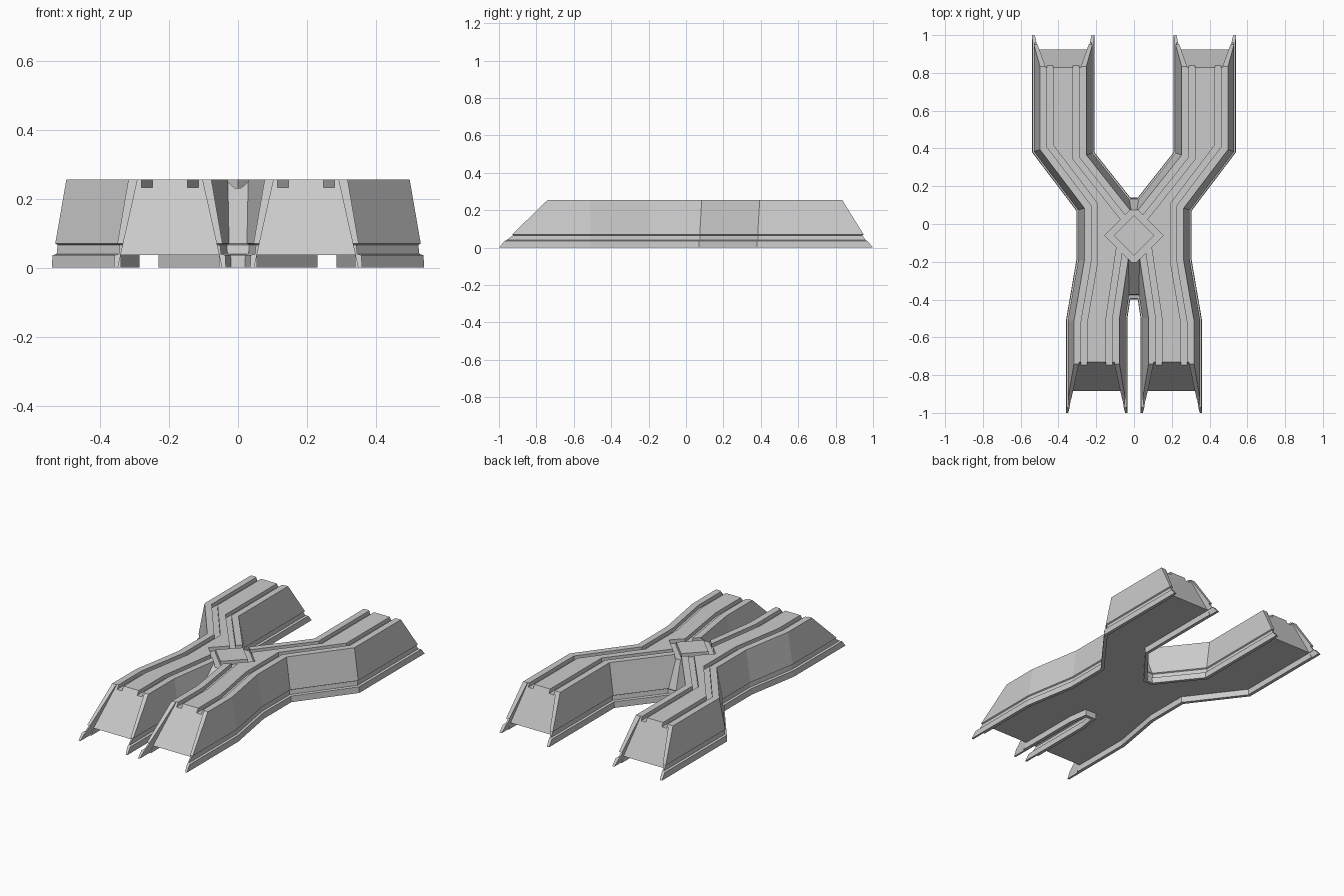
import bpy, bmesh
from mathutils import Vector

if "Cube" in bpy.data.objects:
    bpy.data.objects.remove(bpy.data.objects["Cube"])


def shift_line(a, b, d):
    # edge moved to its right-hand (inner) side
    t = (b - a).normalized()
    n = Vector((t.y, -t.x))
    return a + n * d, t, n


def meet(l1, l2):
    (p, t, _), (q, u, _) = l1, l2
    k = t.x * u.y - t.y * u.x
    s = ((q.x - p.x) * u.y - (q.y - p.y) * u.x) / k
    return p + t * s


def loft(name, loops, ring=False):
    # loops: lists of 3D points with equal counts
    bm = bmesh.new()
    vs = [[bm.verts.new(p) for p in lp] for lp in loops]
    n = len(vs[0])
    pairs = list(zip(vs, vs[1:])) + ([(vs[-1], vs[0])] if ring else [])
    for a, b in pairs:
        for i in range(n):
            j = (i + 1) % n
            bm.faces.new((a[i], a[j], b[j], b[i]))
    if not ring:
        bm.faces.new(vs[0][::-1])
        bm.faces.new(vs[-1])
    bmesh.ops.recalc_face_normals(bm, faces=bm.faces)
    me = bpy.data.meshes.new(name)
    bm.to_mesh(me)
    bm.free()
    ob = bpy.data.objects.new(name, me)
    bpy.context.collection.objects.link(ob)
    return ob


def at_z(pts, z):
    return [(p[0], p[1], z) for p in pts]


# plan outline of the X, clockwise, right half then mirrored
outer = [(.54, 1), (.54, .38), (.305, .07), (.305, -.19), (.36, -.51), (.36, -1)]
right = [(.02, .14), (.21, .38), (.21, 1)] + outer + [(.035, -1), (.035, -.5), (.02, -.4)]
plan = [Vector(p) for p in right + [(-x, y) for x, y in reversed(right)]]


def outline(d, ends):
    # sides inset by d; back, front and the two crotch edges placed at given y
    target = dict(zip((1, -1, .14, -.4), ends))
    lines = []
    n = len(plan)
    for i in range(n):
        a, b = plan[i], plan[(i + 1) % n]
        off = d
        if abs(a.y - b.y) < 1e-6:
            key = min(target, key=lambda k: abs(k - a.y))
            off = (key - target[key]) * (1 if key > 0 else -1)
        lines.append(shift_line(a, b, off))
    return [meet(lines[i - 1], lines[i]) for i in range(n)]


# body: skirt, shadow gap and sloped walls
levels = [
    (0, 0, (1, -1, .14, -.4)),
    (.036, .002, (.97, -.97, .135, -.395)),
    (.04, .014, (.96, -.96, .13, -.375)),
    (.066, .017, (.943, -.925, .127, -.37)),
    (.070, .010, (.95, -.93, .13, -.372)),
    (.255, .042, (.835, -.74, .065, -.18)),
]
body = loft("wall_junction", [at_z(outline(d, e), z) for z, d, e in levels])
cutters = []

# hollow underside behind the skirt rim
under = outline(.02, (1.1, -1.1, .12, -.38))
cutters.append(loft("underside_cutter", [at_z(under, -.02), at_z(under, .036)]))


def ribbon(path, d0, d1):
    pts = [Vector(p) for p in path]
    sides = []
    for d in (d0, d1):
        ls = [shift_line(a, b, d) for a, b in zip(pts, pts[1:])]
        side = [ls[0][0]] + [meet(p, q) for p, q in zip(ls, ls[1:])]
        side.append(pts[-1] + ls[-1][2] * d)
        sides.append(side)
    return sides[0] + sides[1][::-1]


# top grooves running along every arm
groove_paths = [
    [(.54, 1.1)] + outer[1:-1] + [(.36, -1.1)],
    [(-.02, .09), (.21, .38), (.21, 1.1)],
    [(.035, -1.1), (.035, -.5), (-.02, -.13)],
]
for path in groove_paths:
    strip = ribbon(path, .08, .112)
    for s in (1, -1):
        pts = [(p.x * s, p.y) for p in strip]
        cutters.append(loft("groove_cutter", [at_z(pts, .232), at_z(pts, .28)]))


# diamond groove in the middle
def diamond(r, z):
    return [(r, -.06, z), (0, -.06 + r, z), (-r, -.06, z), (0, -.06 - r, z)]


cutters.append(loft("diamond_cutter", [diamond(.155, .231), diamond(.155, .28),
                                       diamond(.107, .28), diamond(.107, .231)], ring=True))

# sloped end caps recessed between the side fins
for cx, sy, y_low, y_top in ((.1975, -1, .885, .735), (.375, 1, .925, .832)):
    for sx in (1, -1):
        loops = []
        for z in (-.03, .28):
            t = (z - .035) / .215
            y = y_low + (y_top - y_low) * t
            h = .143 - .048 * t
            loops.append([(sx * cx - h, sy * y, z), (sx * cx + h, sy * y, z),
                          (sx * cx + h, sy * 1.1, z), (sx * cx - h, sy * 1.1, z)])
        cutters.append(loft("end_cutter", loops))

# apply the cuts, then discard the cutters
for c in cutters:
    c.hide_render = True
    m = body.modifiers.new("cut", 'BOOLEAN')
    m.operation = 'DIFFERENCE'
    m.solver = 'EXACT'
    m.object = c
dg = bpy.context.evaluated_depsgraph_get()
mesh = bpy.data.meshes.new_from_object(body.evaluated_get(dg))
body.modifiers.clear()
body.data = mesh
for c in cutters:
    bpy.data.objects.remove(c)
